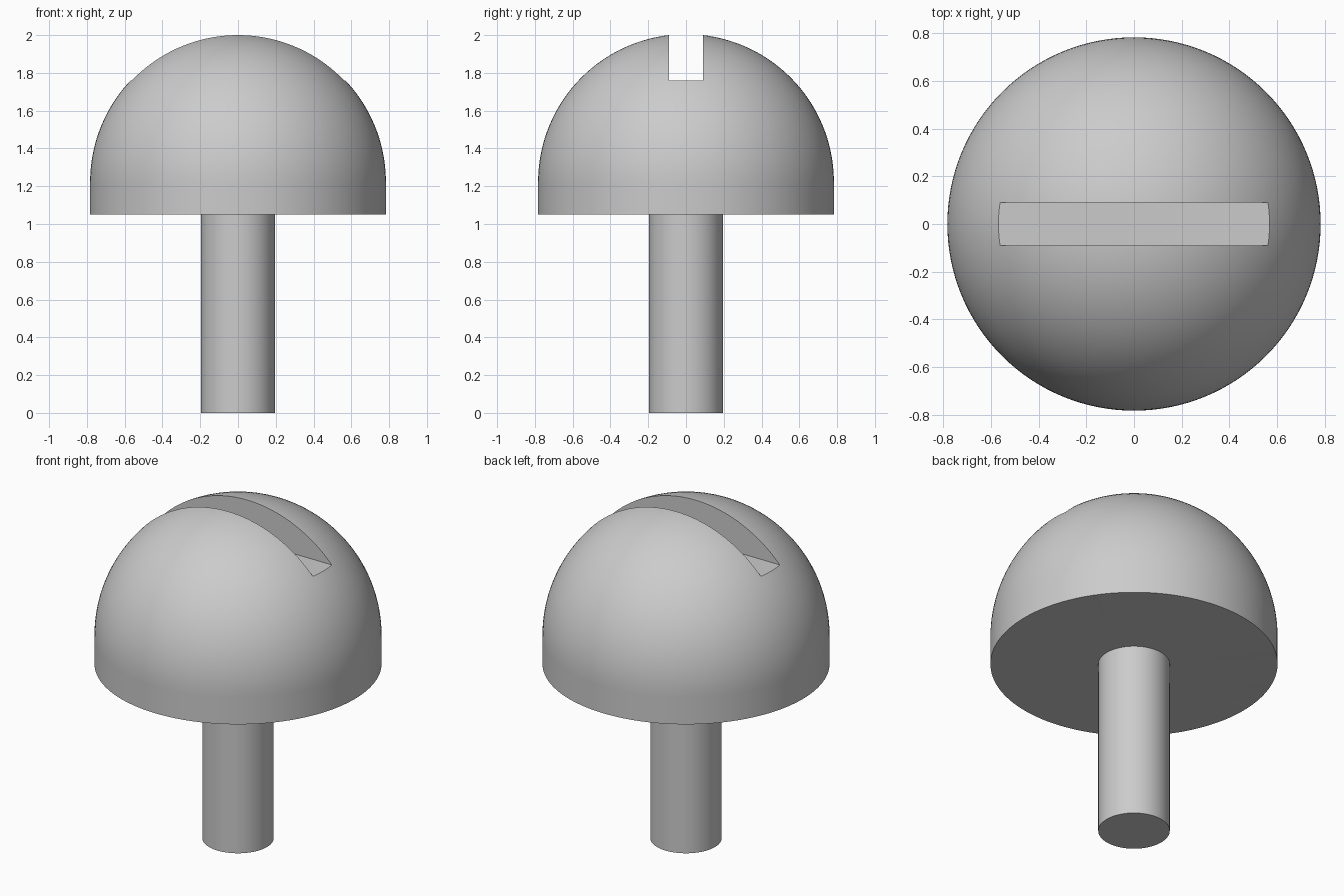
import bpy
import math

cube = bpy.data.objects.get("Cube")
if cube:
    bpy.data.objects.remove(cube, do_unlink=True)

SIDES = 128
HEAD_R = 0.783
HEAD_BOTTOM = 1.05
SLOT_HALF = 0.09
SLOT_FLOOR = 1.76
SHAFT_R = 0.195
# The slot removes the pole, so its upper rims sit at the full height
DOME_Z = 2 - math.sqrt(HEAD_R**2 - SLOT_HALF**2)

grey = bpy.data.materials.new("plain grey")
grey.use_nodes = True
colour = (0.6, 0.6, 0.6, 1)
grey.diffuse_color = colour
grey.node_tree.nodes["Principled BSDF"].inputs["Base Color"].default_value = colour


def finish(obj, name):
    obj.name = name
    obj.data.materials.clear()
    obj.data.materials.append(grey)
    bpy.ops.object.select_all(action="DESELECT")
    obj.select_set(True)
    bpy.context.view_layer.objects.active = obj
    bpy.ops.object.shade_smooth_by_angle(angle=math.radians(30))


# Shaft
bpy.ops.mesh.primitive_cylinder_add(
    vertices=SIDES, radius=SHAFT_R, depth=HEAD_BOTTOM, location=(0, 0, HEAD_BOTTOM / 2))
finish(bpy.context.object, "shaft")

# Domed head: a sphere whose lower half is flattened into a short cylinder
bpy.ops.mesh.primitive_uv_sphere_add(
    segments=SIDES, ring_count=64, radius=HEAD_R, location=(0, 0, DOME_Z))
head = bpy.context.object
for v in head.data.vertices:
    if v.co.z < -0.001:
        r = math.hypot(v.co.x, v.co.y)
        if r > 0.001:
            # lower rings become the straight rim, then close on the flat base
            v.co.x *= HEAD_R / r
            v.co.y *= HEAD_R / r
            v.co.z = (HEAD_BOTTOM - DOME_Z) * -v.co.z / HEAD_R
        else:
            v.co.z = HEAD_BOTTOM - DOME_Z
# The last ring sits level with the base centre
lowest = HEAD_BOTTOM - DOME_Z
for v in head.data.vertices:
    if v.co.z < lowest * 0.99:
        v.co.z = lowest

# Straight screwdriver slot
bpy.ops.mesh.primitive_cube_add(size=1, location=(0, 0, SLOT_FLOOR + 0.25))
cutter = bpy.context.object
cutter.name = "slot_cutter"
cutter.scale = (2, 2 * SLOT_HALF, 0.5)
cutter.hide_render = True

cut = head.modifiers.new("slot", "BOOLEAN")
cut.operation = "DIFFERENCE"
cut.solver = "EXACT"
cut.object = cutter
bpy.context.view_layer.objects.active = head
bpy.ops.object.modifier_apply(modifier="slot")
bpy.data.objects.remove(cutter, do_unlink=True)
finish(head, "slotted_head")
